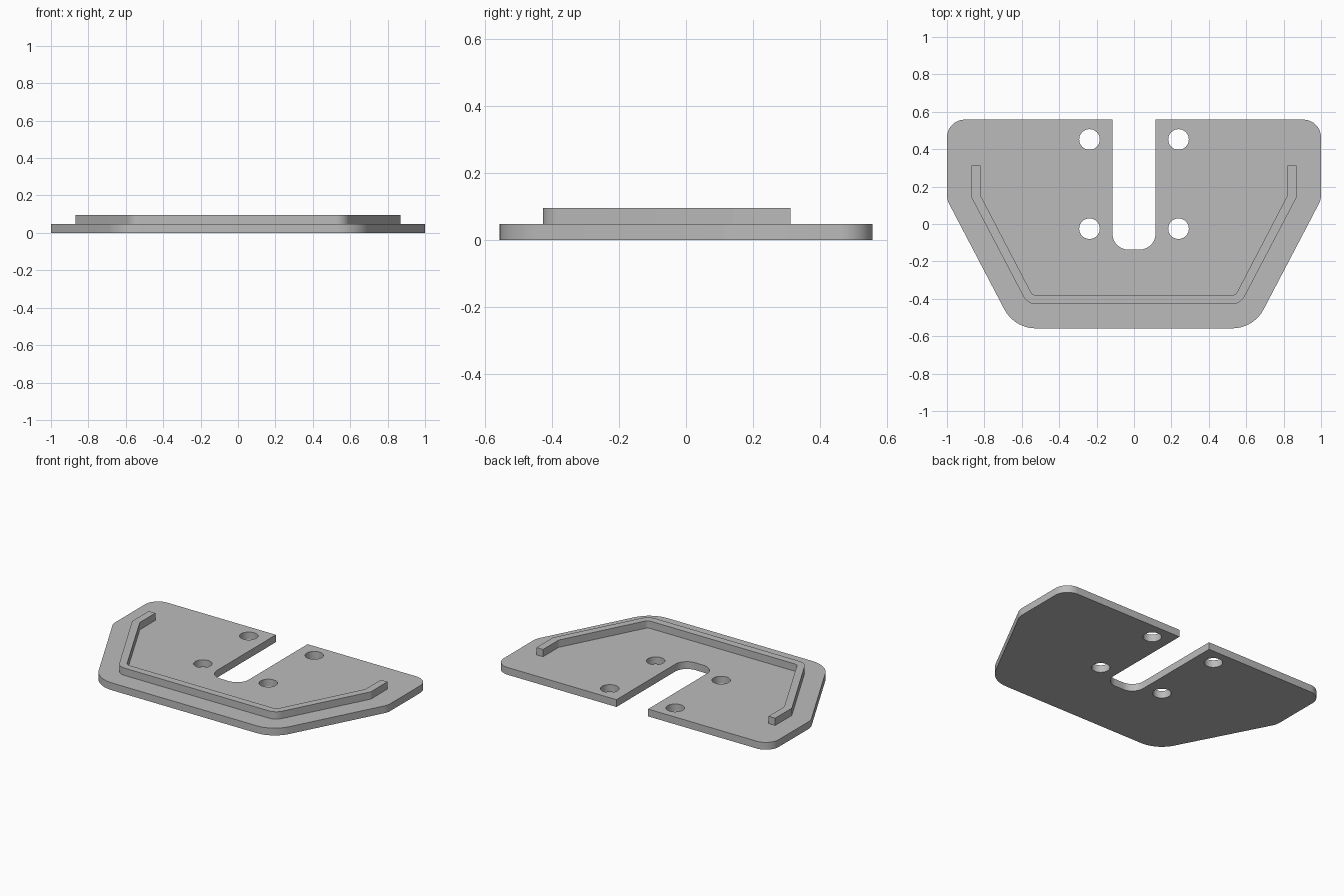
import bpy
import bmesh
import math
from mathutils import Vector

cube = bpy.data.objects.get("Cube")
if cube:
    bpy.data.objects.remove(cube, do_unlink=True)

THICK = 0.048

grey = bpy.data.materials.new("plain grey")
grey.use_nodes = True
colour = (0.5, 0.5, 0.5, 1)
grey.diffuse_color = colour
grey.node_tree.nodes["Principled BSDF"].inputs["Base Color"].default_value = colour


def fillet(a, p, b, radius):
    """Points of an arc that rounds the corner p between a and b."""
    a, p, b = Vector(a), Vector(p), Vector(b)
    u, v = (a - p).normalized(), (b - p).normalized()
    half = u.angle(v) / 2
    centre = p + (u + v).normalized() * radius / math.sin(half)
    tangent = radius / math.tan(half)
    start, end = p + u * tangent - centre, p + v * tangent - centre
    turn = start.angle(end)
    steps = max(3, round(math.degrees(turn) / 7))
    return [centre + (start * math.sin(turn * (1 - i / steps))
                      + end * math.sin(turn * i / steps)) / math.sin(turn)
            for i in range(steps + 1)]


def rounded(corners):
    """Closed outline from (x, y, radius) corners."""
    loop = []
    for i, (x, y, r) in enumerate(corners):
        before, after = corners[i - 1][:2], corners[(i + 1) % len(corners)][:2]
        loop += fillet(before, (x, y), after, r) if r else [Vector((x, y))]
    return loop


def mirrored(half):
    """Complete a right-hand chain of corners with its mirror image."""
    return half + [(-x, y, r) for x, y, r in reversed(half)]


def circle(x, y, r, sides=40):
    return [Vector((x + r * math.cos(math.tau * i / sides),
                    y + r * math.sin(math.tau * i / sides))) for i in range(sides)]


def slab(name, loops, bottom, height):
    """Fill outlines (holes allowed) and extrude them upwards."""
    bm = bmesh.new()
    edges = []
    for loop in loops:
        verts = [bm.verts.new((p.x, p.y, bottom)) for p in loop]
        edges += [bm.edges.new((v, verts[i - 1])) for i, v in enumerate(verts)]
    bmesh.ops.triangle_fill(bm, edges=edges, use_beauty=True, normal=(0, 0, 1))
    top = bmesh.ops.extrude_face_region(bm, geom=bm.faces[:], use_keep_orig=True)["geom"]
    bmesh.ops.translate(bm, vec=(0, 0, height),
                        verts=[g for g in top if isinstance(g, bmesh.types.BMVert)])
    bmesh.ops.recalc_face_normals(bm, faces=bm.faces[:])
    mesh = bpy.data.meshes.new(name)
    bm.to_mesh(mesh)
    bm.free()
    mesh.materials.append(grey)
    obj = bpy.data.objects.new(name, mesh)
    bpy.context.collection.objects.link(obj)
    bpy.ops.object.select_all(action="DESELECT")
    obj.select_set(True)
    bpy.context.view_layer.objects.active = obj
    bpy.ops.object.shade_smooth_by_angle(angle=math.radians(25))


# Base plate with a slot open at the back and four bolt holes
plate = mirrored([(0.115, -0.137, 0.085), (0.115, 0.558, 0), (1, 0.558, 0.095),
                  (1, 0.13, 0.1), (0.64, -0.558, 0.19)])
holes = [circle(x, y, 0.055) for x in (-0.238, 0.238) for y in (-0.025, 0.452)]
slab("base_plate", [rounded(plate)] + holes, 0, THICK)

# Raised rim following the front and slanted sides
rim = mirrored([(0.543, -0.38, 0.03), (0.82, 0.152, 0), (0.82, 0.313, 0),
                (0.868, 0.313, 0), (0.868, 0.14, 0), (0.57, -0.428, 0.075)])
slab("raised_rim", [rounded(rim)], THICK, THICK)
